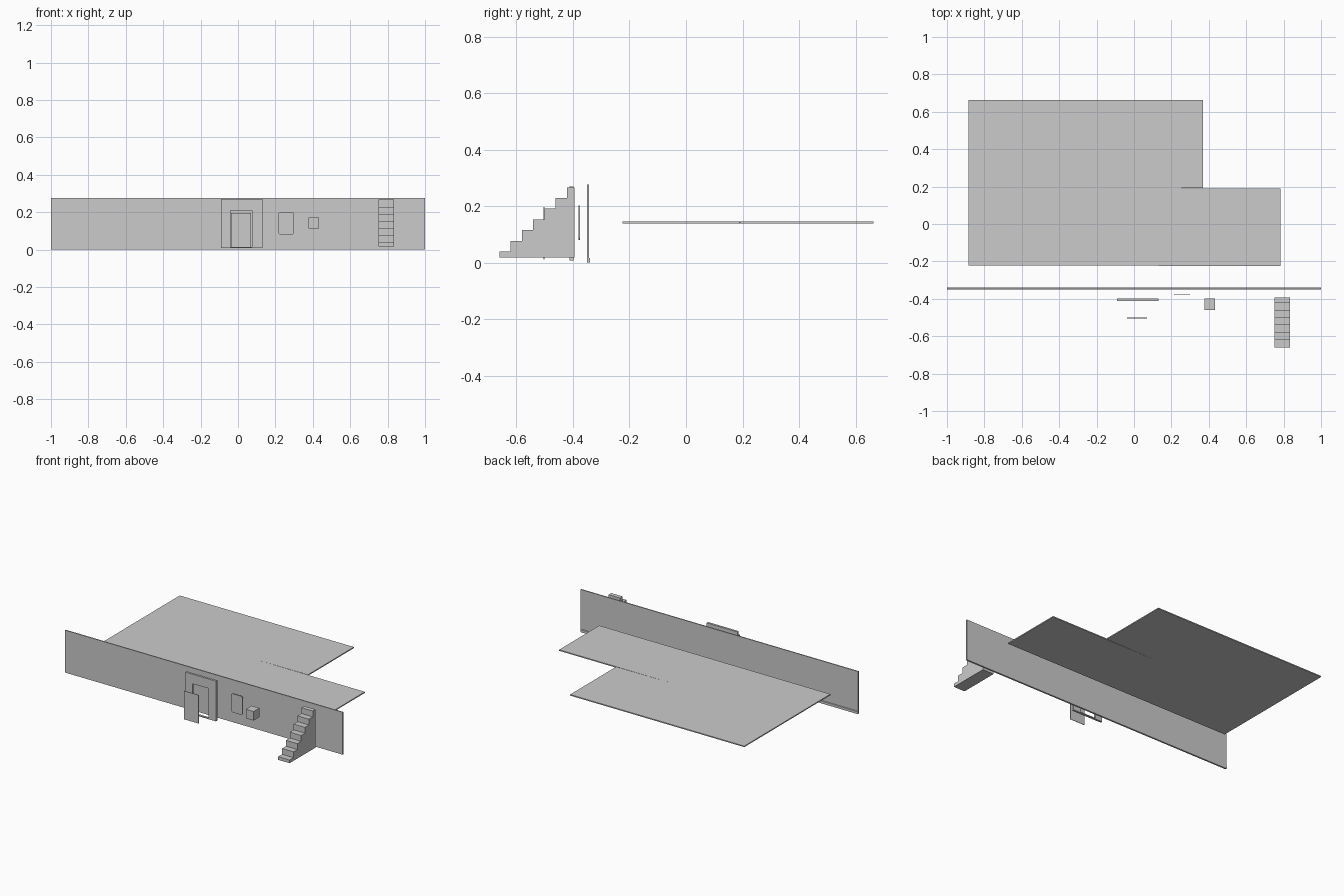
import bpy, math

if "Cube" in bpy.data.objects:
    bpy.data.objects.remove(bpy.data.objects["Cube"])


def prism(name, pts, axis, lo, hi):
    """Extrude a 2D outline along an axis: x uses (y,z), y uses (x,z), z uses (x,y)."""
    place = {'x': lambda p, d: (d, p[0], p[1]),
             'y': lambda p, d: (p[0], d, p[1]),
             'z': lambda p, d: (p[0], p[1], d)}[axis]
    n = len(pts)
    verts = [place(p, lo) for p in pts] + [place(p, hi) for p in pts]
    # outlines run counter-clockwise; the y mapping flips the handedness
    faces = [tuple(range(n))[::-1], tuple(range(n, 2 * n))]
    faces += [(i, (i + 1) % n, n + (i + 1) % n, n + i) for i in range(n)]
    if axis == 'y':
        faces = [f[::-1] for f in faces]
    mesh = bpy.data.meshes.new(name)
    mesh.from_pydata(verts, [], faces)
    mesh.update()
    obj = bpy.data.objects.new(name, mesh)
    bpy.context.collection.objects.link(obj)
    return obj


def rect(a0, a1, b0, b1):
    return [(a0, b0), (a1, b0), (a1, b1), (a0, b1)]


def rounded_rect(a0, a1, b0, b1, r, seg=5):
    pts = []
    for k, (cx, cy) in enumerate(rect(a0 + r, a1 - r, b0 + r, b1 - r)):
        for i in range(seg + 1):
            t = math.pi + k * math.pi / 2 + i * math.pi / 2 / seg
            pts.append((cx + r * math.cos(t), cy + r * math.sin(t)))
    return pts


# Long wall with a skirting strip along the foot of its back
prism("wall", [(-.351, 0), (-.340, 0), (-.340, .016), (-.344, .018),
               (-.344, .276), (-.351, .276)], 'x', -1, 1)

# L-shaped floor slab with a fine wedge cut running in from the inner corner
prism("floor_slab", [(-.885, -.222), (.782, -.224), (.782, .189), (-.035, .189),
                     (.37, .192), (.37, .664), (-.885, .664)], 'z', .138, .145)

# Door frame: jambs, lintel and thin sill around the opening
prism("door_frame_left", rect(-.09, -.04, .008, .27), 'y', -.413, -.399)
prism("door_frame_right", rect(.075, .13, .008, .27), 'y', -.413, -.399)
prism("door_frame_lintel", rect(-.04, .075, .208, .27), 'y', -.413, -.399)
prism("door_frame_sill", rect(-.04, .075, .008, .014), 'y', -.413, -.399)

# Door leaf standing in front of its frame
prism("door_leaf", rect(-.038, .07, .012, .197), 'y', -.504, -.501)

# Rounded window pane
prism("window_pane", rounded_rect(.215, .30, .08, .202, .014), 'y', -.38, -.376)

# Small block
prism("small_block", rect(.378, .434, .112, .171), 'y', -.459, -.399)

# Seven-step solid stair
base, back, rise, run, front = .018, -.394, .038, .0397, -.660
profile = [(front, base), (back, base), (back, .267)]
for i in range(6, -1, -1):
    y = front + i * run
    profile += [(y, .267 - (6 - i) * rise)]
    if i:
        profile += [(y, .267 - (7 - i) * rise)]
prism("stairs", profile, 'x', .752, .834)
